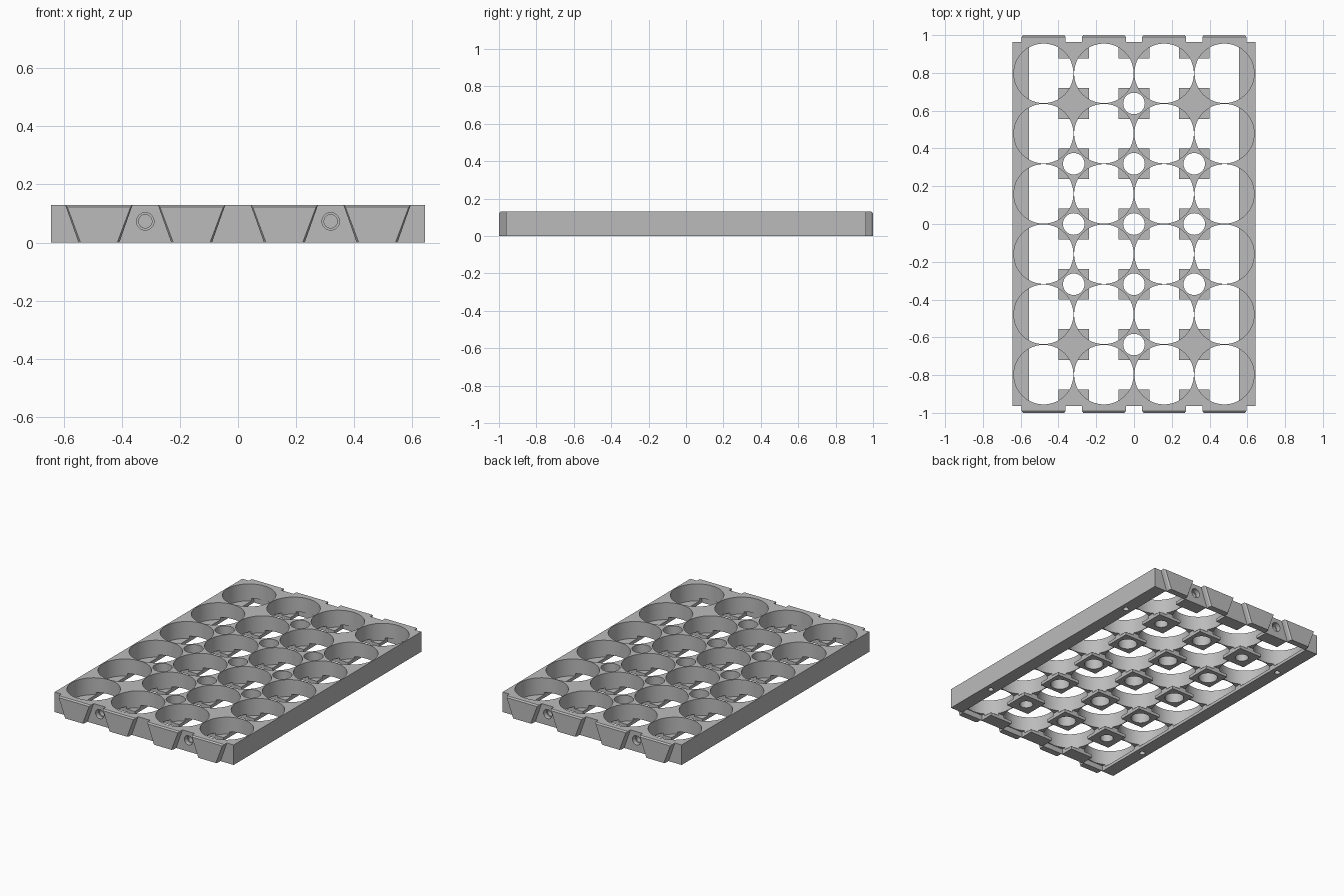
import bpy, bmesh, math
from mathutils import Matrix, Vector

if "Cube" in bpy.data.objects:
    bpy.data.objects.remove(bpy.data.objects["Cube"])

W, L, H = 0.643, 0.963, 0.13      # body half width, half length, height
P, R = 0.319, 0.1575              # cell pitch and radius
LIP, CH, CW = 0.02, 0.035, 0.0775  # lip thickness, channel depth, channel half width
XS = [(i - 1.5) * P for i in range(4)]
YS = [(j - 2.5) * P for j in range(6)]

grey = bpy.data.materials.new("grey plastic")
grey.diffuse_color = (0.5, 0.5, 0.5, 1)
grey.use_nodes = True
grey.node_tree.nodes["Principled BSDF"].inputs["Base Color"].default_value = grey.diffuse_color


def finish(name, bm):
    bmesh.ops.recalc_face_normals(bm, faces=bm.faces)
    me = bpy.data.meshes.new(name)
    bm.to_mesh(me)
    bm.free()
    me.materials.append(grey)
    ob = bpy.data.objects.new(name, me)
    bpy.context.collection.objects.link(ob)
    return ob


def box(bm, x0, x1, y0, y1, z0, z1):
    m = Matrix.Translation(((x0 + x1) / 2, (y0 + y1) / 2, (z0 + z1) / 2))
    bmesh.ops.create_cube(bm, size=1, matrix=m @ Matrix.Diagonal((x1 - x0, y1 - y0, z1 - z0, 1)))


def cyl(bm, a, b, r, seg=32):
    a, b = Vector(a), Vector(b)
    d = b - a
    m = Matrix.Translation((a + b) / 2) @ d.to_track_quat('Z', 'Y').to_matrix().to_4x4()
    bmesh.ops.create_cone(bm, cap_ends=True, segments=seg, radius1=r, radius2=r,
                          depth=d.length, matrix=m)


def cut(ob, bm):
    """Subtract a group of non-overlapping solids from ob."""
    cutter = finish("cutter", bm)
    cutter.hide_render = True
    mod = ob.modifiers.new("cut", 'BOOLEAN')
    mod.operation, mod.solver, mod.object = 'DIFFERENCE', 'EXACT', cutter
    dg = bpy.context.evaluated_depsgraph_get()
    me = bpy.data.meshes.new_from_object(ob.evaluated_get(dg))
    ob.modifiers.clear()
    ob.data = me
    bpy.data.objects.remove(cutter)


# Tray body
bm = bmesh.new()
box(bm, -W, W, -L, L, 0, H)
tray = finish("cell_tray", bm)

# Round cell pockets, open at the top and stopping at the lip
bm = bmesh.new()
for x in XS:
    for y in YS:
        cyl(bm, (x, y, LIP), (x, y, H + 0.1), R, 64)
cut(tray, bm)

# Crossing channels underneath, leaving square posts between cells
bm = bmesh.new()
for x in XS:
    box(bm, x - CW, x + CW, -L + 0.004, L - 0.004, -0.1, CH)
cut(tray, bm)
bm = bmesh.new()
for y in YS:
    box(bm, -1.5 * P - CW + 0.001, 1.5 * P + CW - 0.001, y - CW, y + CW, -0.1, CH - 0.0005)
cut(tray, bm)

# Through holes in the posts, blind holes in the four solid posts and side strips
bm = bmesh.new()
for i in (-1, 0, 1):
    for j in (-2, -1, 0, 1, 2):
        x, y = i * P, j * P
        if i and abs(j) == 2:
            cyl(bm, (x, y, -0.1), (x, y, 0.05), 0.04)
        else:
            cyl(bm, (x, y, -0.1), (x, y, H + 0.1), 0.057, 48)
for sx in (-1, 1):
    for sy in (-1, 1):
        cyl(bm, (sx * 0.6, sy * 2 * P, -0.1), (sx * 0.6, sy * 2 * P, 0.04), 0.018)
cut(tray, bm)

# Stepped bolt holes in both end walls
for r, depth in ((0.03, 0.03), (0.023, 0.075)):
    bm = bmesh.new()
    for x in (-P, P):
        for s in (-1, 1):
            cyl(bm, (x, s * (L + 0.1), 0.073), (x, s * (L - depth), 0.073), r)
    cut(tray, bm)


# Tapered end teeth with chamfered outer edge
def tooth(name, cx, s):
    bm = bmesh.new()
    rings = []
    for y, c in ((L, 0), (0.99, 0), (1.0, 0.007)):
        pts = ((-0.07 + c, 0), (0.07 - c, 0), (0.116 - c, H - c), (-0.116 + c, H - c))
        rings.append([bm.verts.new((cx + x, s * y, z)) for x, z in pts])
    for a, b in zip(rings, rings[1:]):
        for k in range(4):
            n = (k + 1) % 4
            bm.faces.new((a[k], a[n], b[n], b[k]))
    bm.faces.new(rings[0])
    bm.faces.new(rings[-1])
    finish(name, bm)


for s, side in ((-1, "front"), (1, "back")):
    for k, x in enumerate(XS):
        tooth(f"{side}_tooth_{k + 1}", x, s)

# Smooth the round walls, keep edges crisp
bpy.ops.object.select_all(action='DESELECT')
tray.select_set(True)
bpy.context.view_layer.objects.active = tray
bpy.ops.object.shade_smooth_by_angle(angle=math.radians(30))
